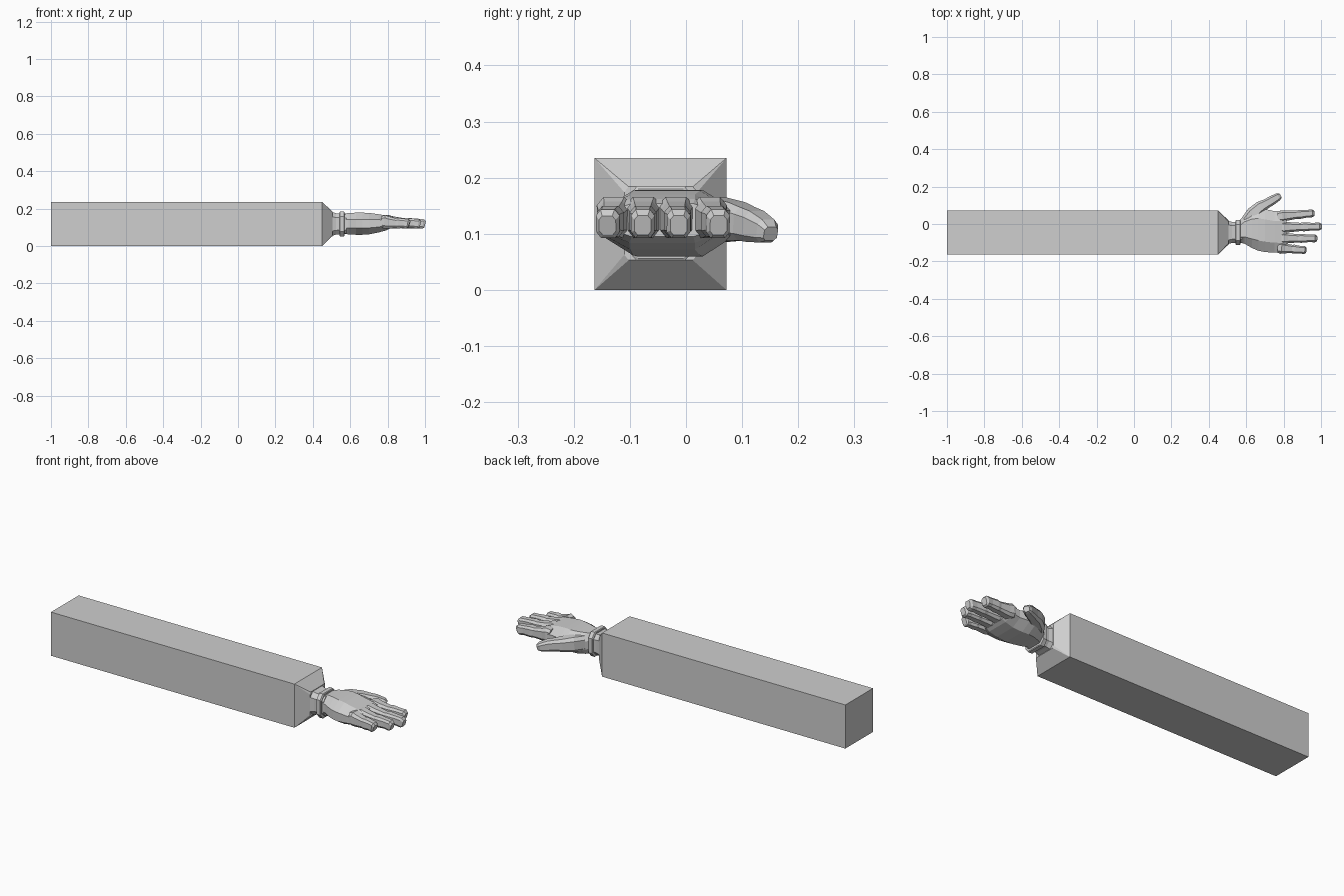
import bpy
import bmesh
from mathutils import Vector

cube = bpy.data.objects.get("Cube")
if cube:
    bpy.data.objects.remove(cube, do_unlink=True)

grey = bpy.data.materials.new("plain grey")
grey.use_nodes = True
COLOUR = (0.62, 0.62, 0.62, 1)
grey.diffuse_color = COLOUR
grey.node_tree.nodes["Principled BSDF"].inputs["Base Color"].default_value = COLOUR

CY = -0.045   # centre line of the arm in y
CZ = 0.118    # centre line of the arm in z


def section(cut_w, cut_h):
    """Unit rectangle with cut corners, eight points."""
    a, b = 1 - cut_w, 1 - cut_h
    return [(1, -b), (1, b), (a, 1), (-a, 1), (-1, b), (-1, -b), (-a, -1), (a, -1)]


def loft(name, rings):
    """Skin rings of points with quads and close both ends."""
    bm = bmesh.new()
    loops = [[bm.verts.new(p) for p in ring] for ring in rings]
    n = len(loops[0])
    for r0, r1 in zip(loops, loops[1:]):
        for i in range(n):
            j = (i + 1) % n
            bm.faces.new((r0[i], r0[j], r1[j], r1[i]))
    bm.faces.new(loops[0][::-1])
    bm.faces.new(loops[-1])
    finish(name, bm)


def finish(name, bm):
    bmesh.ops.recalc_face_normals(bm, faces=bm.faces)
    mesh = bpy.data.meshes.new(name)
    bm.to_mesh(mesh)
    bm.free()
    mesh.materials.append(grey)
    bpy.context.collection.objects.link(bpy.data.objects.new(name, mesh))


def slice_x(x, y0, y1, z0, z1, shape):
    """Cross-section standing at x, fitted to the given y and z limits."""
    return [(x, (y0 + y1) / 2 + u * (y1 - y0) / 2, (z0 + z1) / 2 + v * (z1 - z0) / 2)
            for u, v in shape]


def digit(name, stations):
    """Finger tube through stations (x, y, z, half width, half height)."""
    pts = [Vector(s[:3]) for s in stations]
    rings = []
    for i, s in enumerate(stations):
        along = (pts[min(i + 1, len(pts) - 1)] - pts[max(i - 1, 0)]).normalized()
        side = Vector((0, 0, 1)).cross(along).normalized()
        up = along.cross(side)
        rings.append([pts[i] + side * u * s[3] + up * v * s[4]
                      for u, v in section(0.4, 0.42)])
    loft(name, rings)


# Square arm block
square = [(1, -1), (1, 1), (-1, 1), (-1, -1)]
end = slice_x(0.45, -0.163, 0.072, 0, 0.235, square)
loft("arm_block", [slice_x(-1, -0.163, 0.072, 0, 0.235, square), end])

# Taper from the square block to the wrist
bm = bmesh.new()
cuff_end = slice_x(0.505, -0.11, 0.02, 0.053, 0.184, section(0.12, 0.15))
bmesh.ops.convex_hull(bm, input=[bm.verts.new(p) for p in end + cuff_end])
finish("arm_taper", bm)

# Wrist and the raised band around it
wrist_shape = section(0.35, 0.4)
loft("wrist", [slice_x(x, CY - w, CY + w, CZ - h, CZ + h, wrist_shape)
               for x, w, h in [(0.5, 0.063, 0.064), (0.525, 0.056, 0.057), (0.58, 0.056, 0.052)]])
loft("wrist_band", [slice_x(x, CY - w, CY + w, CZ - h, CZ + h, wrist_shape)
                    for x, w, h in [(0.543, 0.062, 0.062), (0.546, 0.066, 0.066),
                                    (0.567, 0.066, 0.066), (0.57, 0.062, 0.062)]])

# Palm, arched across the back and flattening towards the knuckles
palm = [(0.565, -0.1, 0.02, 0.066, 0.172), (0.59, -0.105, 0.048, 0.062, 0.176),
        (0.63, -0.128, 0.075, 0.06, 0.178), (0.665, -0.143, 0.085, 0.06, 0.178),
        (0.70, -0.15, 0.08, 0.062, 0.177), (0.75, -0.153, 0.069, 0.072, 0.17),
        (0.795, -0.155, 0.07, 0.084, 0.162), (0.815, -0.148, 0.064, 0.095, 0.154)]
loft("palm", [slice_x(*p, section(0.48, 0.6)) for p in palm])

# Fingers: base y, tip y, knuckle x, tip x
fingers = {"index": (0.042, 0.058, 0.79, 0.96), "middle": (-0.018, -0.013, 0.80, 1.0),
           "ring": (-0.076, -0.077, 0.795, 0.975), "little": (-0.128, -0.14, 0.785, 0.916)}
profile = [(-0.12, 0.129, 0.026, 0.03), (0.0, 0.13, 0.031, 0.036), (0.14, 0.125, 0.027, 0.033),
           (0.45, 0.122, 0.022, 0.026), (0.55, 0.122, 0.024, 0.028), (0.78, 0.121, 0.020, 0.025),
           (0.94, 0.118, 0.021, 0.026), (1.0, 0.115, 0.015, 0.018)]
for name, (y0, y1, x0, x1) in fingers.items():
    digit(name + "_finger", [(x0 + (x1 - x0) * t, y0 + (y1 - y0) * t, z, w, h)
                             for t, z, w, h in profile])

# Thumb, angled outwards and drooping to the tip
digit("thumb", [(0.60, 0.015, 0.125, 0.03, 0.04), (0.635, 0.055, 0.125, 0.036, 0.04),
                (0.675, 0.090, 0.122, 0.032, 0.034), (0.705, 0.107, 0.118, 0.026, 0.030),
                (0.735, 0.124, 0.113, 0.025, 0.028), (0.768, 0.144, 0.105, 0.021, 0.021),
                (0.78, 0.151, 0.100, 0.014, 0.013)])
